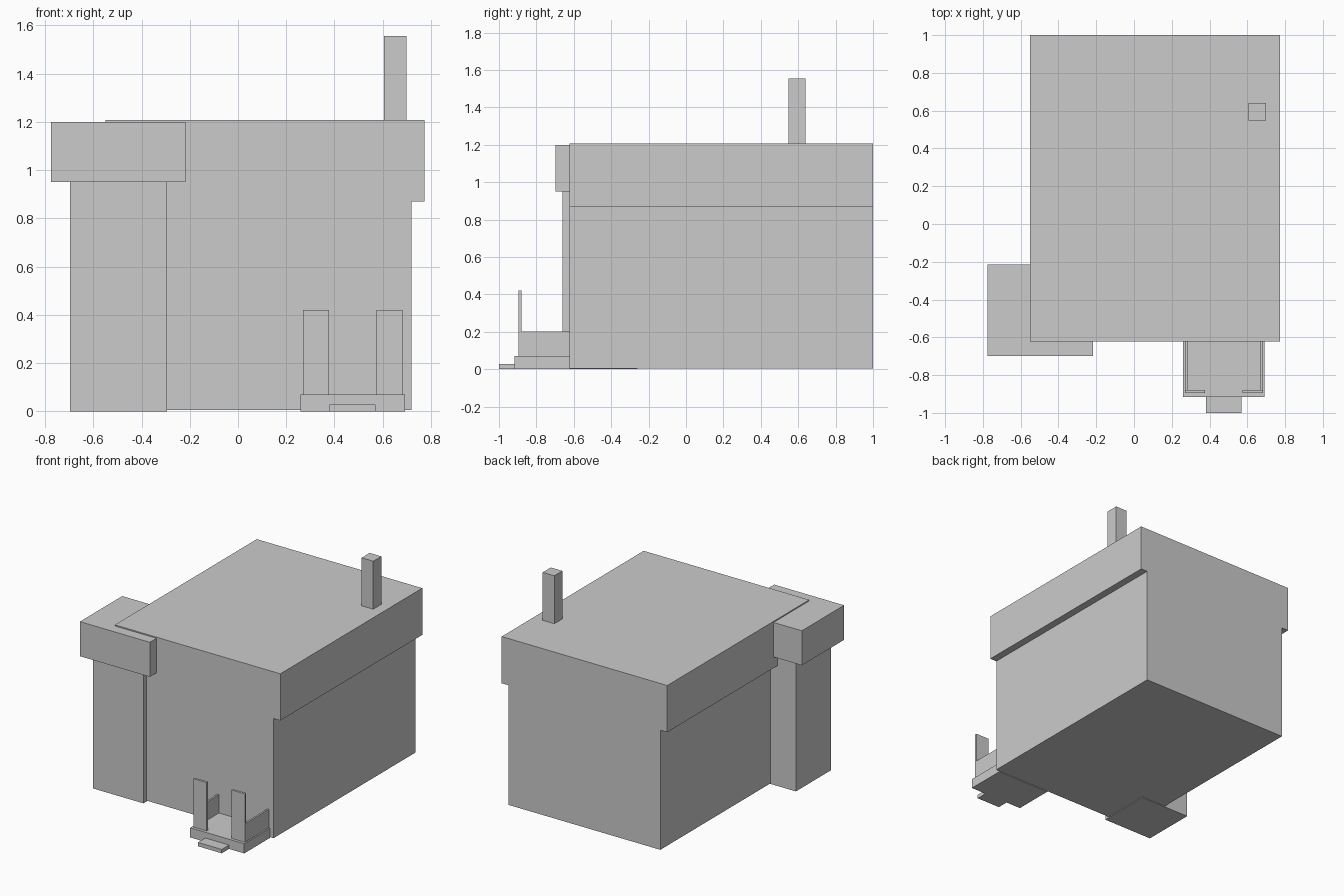
import bpy
import bmesh

cube = bpy.data.objects.get("Cube")
if cube:
    bpy.data.objects.remove(cube, do_unlink=True)

grey = bpy.data.materials.new("plain grey")
grey.use_nodes = True
colour = (0.6, 0.6, 0.6, 1)
grey.diffuse_color = colour
grey.node_tree.nodes["Principled BSDF"].inputs["Base Color"].default_value = colour


def box(name, x, y, z):
    """Box spanning the given (low, high) range on each axis."""
    bm = bmesh.new()
    bmesh.ops.create_cube(bm, size=1)
    for v in bm.verts:
        v.co = [r[0] if c < 0 else r[1] for c, r in zip(v.co, (x, y, z))]
    mesh = bpy.data.meshes.new(name)
    bm.to_mesh(mesh)
    bm.free()
    mesh.materials.append(grey)
    obj = bpy.data.objects.new(name, mesh)
    bpy.context.collection.objects.link(obj)
    return obj


# House body, with an upper block overhanging both sides
FRONT = -0.622
box("house_body", (-0.495, 0.72), (FRONT, 1), (0.005, 0.87))
box("upper_block", (-0.55, 0.774), (FRONT, 1), (0.87, 1.208))
box("chimney", (0.605, 0.698), (0.548, 0.64), (1.208, 1.555))

# Corner tower and its wider cap
box("corner_tower", (-0.697, -0.295), (-0.66, -0.26), (0, 0.95))
box("tower_cap", (-0.776, -0.217), (-0.698, -0.215), (0.95, 1.2))

# Porch with a step, front panels and low side rails
box("porch_floor", (0.26, 0.692), (-0.917, FRONT), (0, 0.07))
box("porch_step", (0.38, 0.57), (-1, -0.917), (0, 0.028))
MID = 0.476
for side, s in (("right", -1), ("left", 1)):
    def span(near, far):
        return sorted((MID + s * near, MID + s * far))
    box(side + "_porch_panel", span(0.099, 0.206), (-0.896, -0.88), (0.07, 0.42))
    box(side + "_porch_rail", span(0.193, 0.206), (-0.88, FRONT), (0.07, 0.203))
